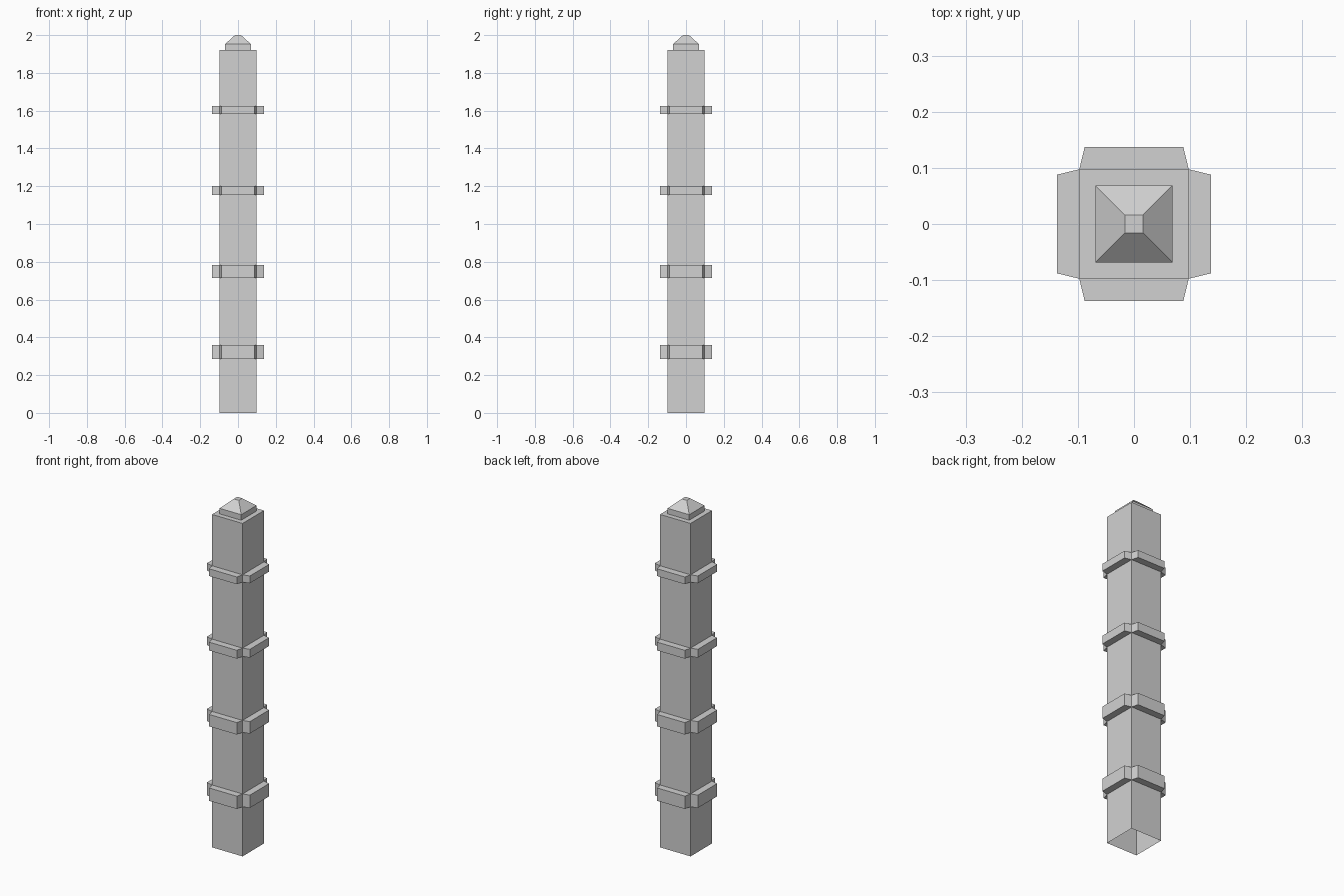
import bpy
import bmesh
from mathutils import Vector

if "Cube" in bpy.data.objects:
    bpy.data.objects.remove(bpy.data.objects["Cube"], do_unlink=True)

HALF = 0.0975          # half width of the shaft
BAND_OUT = 0.137       # how far the bands reach from the axis
BAND_TIP = 0.088       # half width of a band's outer face
BANDS = [(0.286, 0.36), (0.715, 0.784), (1.153, 1.201), (1.582, 1.624)]

stone = bpy.data.materials.new("grey_stone")
stone.use_nodes = True
grey = (0.64, 0.64, 0.64, 1)
stone.diffuse_color = grey
stone.node_tree.nodes["Principled BSDF"].inputs["Base Color"].default_value = grey


def square_ring(bm, half, z):
    corners = [(-1, -1), (1, -1), (1, 1), (-1, 1)]
    return [bm.verts.new((x * half, y * half, z)) for x, y in corners]


def bridge(bm, low, high):
    return [bm.faces.new((low[i], low[(i + 1) % 4], high[(i + 1) % 4], high[i]))
            for i in range(4)]


def finish(bm, name):
    mesh = bpy.data.meshes.new(name)
    bm.to_mesh(mesh)
    bm.free()
    mesh.materials.append(stone)
    obj = bpy.data.objects.new(name, mesh)
    bpy.context.collection.objects.link(obj)
    return obj


# Shaft, open underneath, with tapered bands pushed out of its four sides
bm = bmesh.new()
levels = [0.0] + [z for band in BANDS for z in band] + [1.92]
rings = [square_ring(bm, HALF, z) for z in levels]
band_faces = []
for i in range(len(rings) - 1):
    sides = bridge(bm, rings[i], rings[i + 1])
    if i % 2 == 1:
        band_faces += sides
bm.normal_update()
normals = [f.normal.copy() for f in band_faces]
for face, normal in zip(band_faces, normals):
    side = normal.cross(Vector((0, 0, 1)))
    pushed = bmesh.ops.extrude_discrete_faces(bm, faces=[face])["faces"][0]
    for v in pushed.verts:
        across = BAND_TIP if v.co.dot(side) > 0 else -BAND_TIP
        v.co = normal * BAND_OUT + side * across + Vector((0, 0, v.co.z))

# Shoulder, short plinth and blunt pyramid on top of the shaft
previous = rings[-1]
for half, z in [(0.069, 1.92), (0.069, 1.952), (0.016, 2.0)]:
    ring = square_ring(bm, half, z)
    bridge(bm, previous, ring)
    previous = ring
bm.faces.new(previous)
finish(bm, "banded_pillar")
